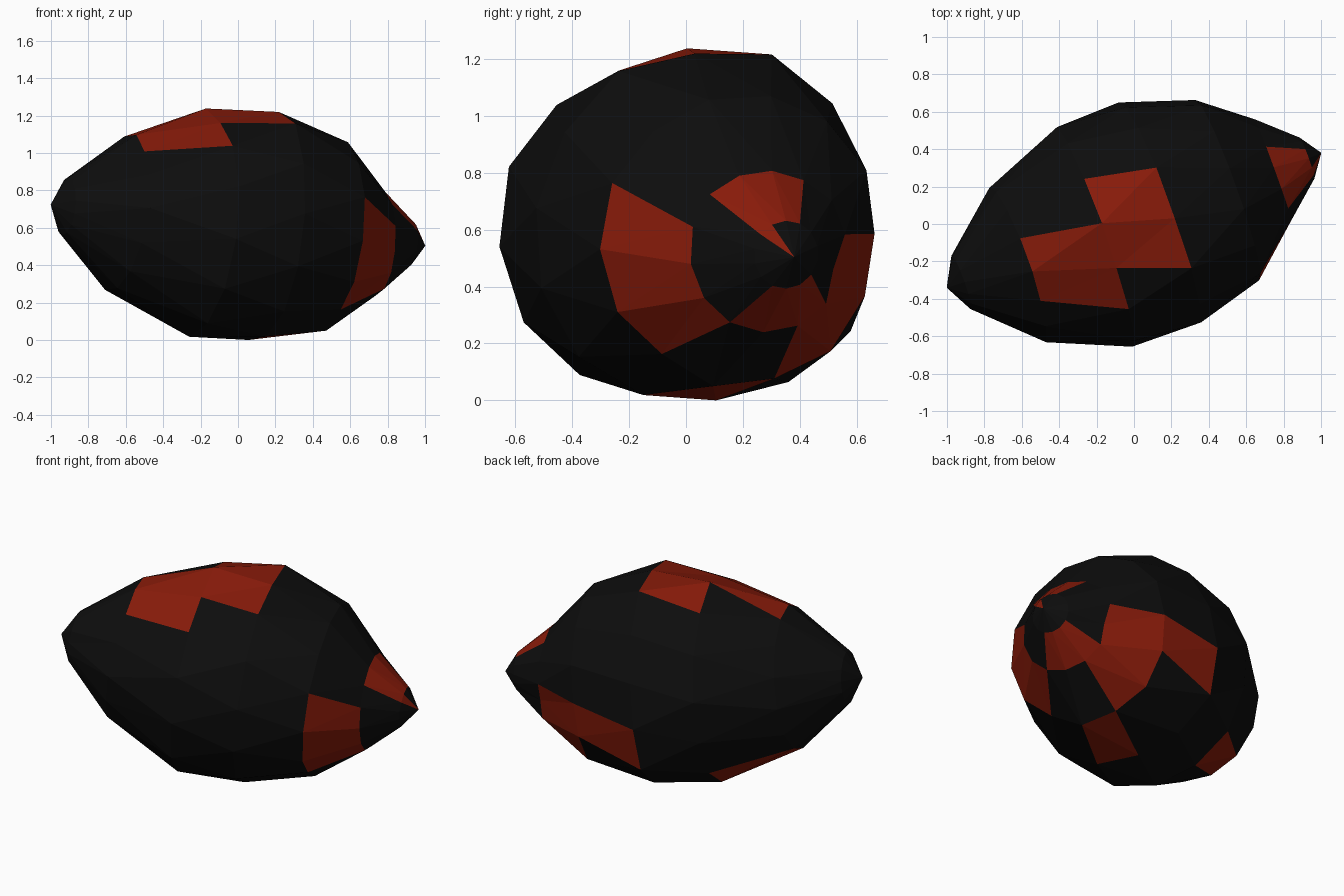
import bpy, bmesh
from math import sin, cos, radians
from mathutils import Vector

if "Cube" in bpy.data.objects:
    bpy.data.objects.remove(bpy.data.objects["Cube"])

SIDES = 14
CENTRE = Vector((0, 0.02, 0.62))
AXIS = Vector((0.936, 0.337, -0.103)).normalized()
SIDE = Vector((-0.339, 0.941, 0)).normalized()
UP = AXIS.cross(SIDE).normalized()
TIP = 1.07
# Rings along the tilted axis: (distance from centre, radius, lean, hand-made uneven radii)
RINGS = [(-0.985, 0.155, 0, {}),
         (-0.67, 0.425, 0.02, {-2: 0.405, -4: 0.455}),
         (-0.23, 0.615, 0, {0: 0.605, -1: 0.565, -2: 0.595, -3: 0.635, -4: 0.64,
                            -5: 0.645, -6: 0.635, 7: 0.625, 1: 0.60, 4: 0.60}),
         (0.145, 0.64, 0, {0: 0.627, 1: 0.66, -1: 0.66, 3: 0.615, 4: 0.625, 5: 0.66,
                           6: 0.63, 7: 0.605, -6: 0.62}),
         (0.525, 0.52, 0, {-2: 0.534, -3: 0.53, -5: 0.49, -7: 0.505, 5: 0.505, 4: 0.495}),
         (0.795, 0.292, -0.02, {0: 0.28, 1: 0.275, 2: 0.275, -9: 0.255}),
         (0.985, 0.12, 0, {})]
# Red facets: band number -> facet numbers
RED = {2: (-1, -2, -9), 3: (0, -1), 4: (-7, -10),
       5: (-3, -4, -5, -8, -9, -10), 6: (-1, 0, 1, -6, -7, -8), 7: (-1,)}


def material(name, colour):
    m = bpy.data.materials.new(name)
    m.diffuse_color = (*colour, 1)
    m.use_nodes = True
    m.node_tree.nodes["Principled BSDF"].inputs["Base Color"].default_value = m.diffuse_color
    return m


def ring(bm, t, radius, lean, uneven):
    # each ring is turned a little, giving the facets a slight helical twist
    radii = [radius] * SIDES
    for k, r in uneven.items():
        radii[k] = r
    verts = []
    for k, r in enumerate(radii):
        a = radians(-2 - 26.5 * t + k * 360 / SIDES)
        along = AXIS * (t + lean * cos(a))
        verts.append(bm.verts.new(CENTRE + along + SIDE * (r * sin(a)) + UP * (r * cos(a))))
    return verts


# Faceted lemon-shaped body
bm = bmesh.new()
rings = [ring(bm, *spec) for spec in RINGS]
blunt_end = bm.verts.new(CENTRE - AXIS * TIP)
pointed_end = bm.verts.new(CENTRE + AXIS * TIP)
for band in range(len(RINGS) + 1):
    red = {j % SIDES for j in RED.get(band, ())}
    for j in range(SIDES):
        n = (j + 1) % SIDES
        if band == 0:
            facets = [(blunt_end, rings[0][j], rings[0][n])]
        elif band == len(RINGS):
            facets = [(rings[-1][n], rings[-1][j], pointed_end)]
        else:
            # split along the short diagonal so the facets bulge outward
            a, b = rings[band - 1], rings[band]
            facets = [(a[n], a[j], b[n]), (a[j], b[j], b[n])]
        for corners in facets:
            bm.faces.new(corners).material_index = int(j in red)
bmesh.ops.recalc_face_normals(bm, faces=bm.faces)

# Stand it on the ground
bmesh.ops.translate(bm, verts=bm.verts, vec=(0, 0, -min(v.co.z for v in bm.verts)))

mesh = bpy.data.meshes.new("faceted_body")
bm.to_mesh(mesh)
bm.free()
mesh.materials.append(material("black", (0.004, 0.004, 0.004)))
mesh.materials.append(material("red", (0.25, 0.011, 0.003)))
bpy.context.collection.objects.link(bpy.data.objects.new("faceted_body", mesh))
